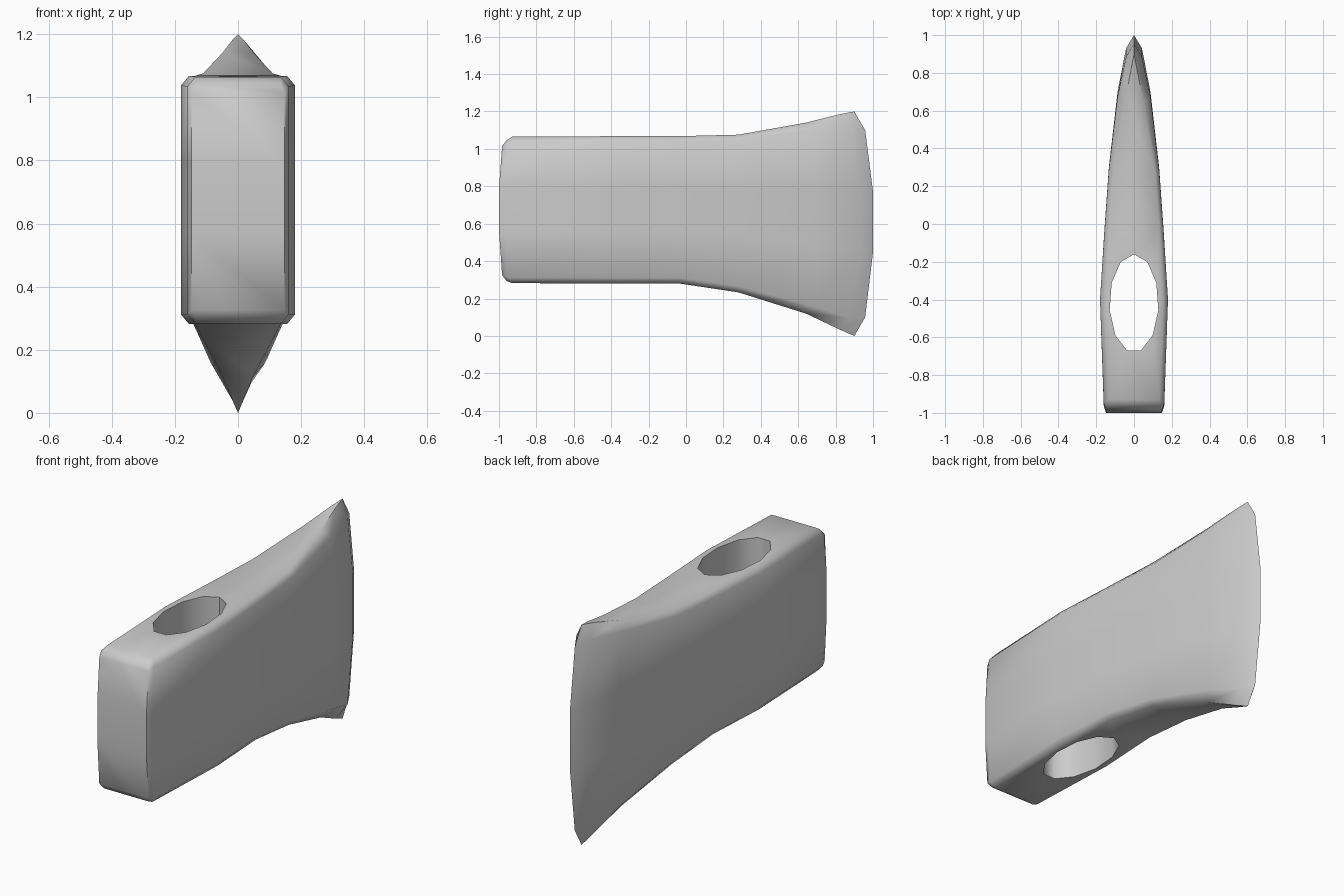
import bpy, bmesh, math

if "Cube" in bpy.data.objects:
    bpy.data.objects.remove(bpy.data.objects["Cube"])

# Stations along the head:
# y at corners, y at mid-height, top z, bottom z, half width, half width of top/bottom, chamfer height
STATIONS = [
    (-0.96, -1.00, 1.045, 0.295, 0.148, 0.135, 0.03),
    (-0.93, -0.965, 1.065, 0.282, 0.160, 0.135, 0.03),
    (-0.40, -0.40, 1.068, 0.281, 0.180, 0.155, 0.03),
    (-0.04, -0.02, 1.068, 0.281, 0.156, 0.135, 0.03),
    (0.28, 0.30, 1.076, 0.233, 0.133, 0.110, 0.03),
    (0.64, 0.70, 1.140, 0.120, 0.087, 0.050, 0.04),
    (0.82, 0.93, 1.185, 0.035, 0.042, 0.015, 0.06),
    (0.90, 1.00, 1.200, 0.000, 0.000, 0.000, 0.10),
]


def ring(yc, ym, zt, zb, w, wi, c):
    """Closed cross-section: right side upward, left side downward."""
    yn = yc + (ym - yc) * 0.58
    lo, hi = zb + c, zt - c
    side = [(wi, yc, zb), (w, yn, lo),
            (w, ym, lo + (hi - lo) * 0.35), (w, ym, lo + (hi - lo) * 0.67),
            (w, yn, hi), (wi, yc, zt)]
    return side + [(-x, y, z) for x, y, z in reversed(side)]


def make_object(name, bm):
    bmesh.ops.recalc_face_normals(bm, faces=bm.faces)
    mesh = bpy.data.meshes.new(name)
    bm.to_mesh(mesh)
    bm.free()
    obj = bpy.data.objects.new(name, mesh)
    bpy.context.collection.objects.link(obj)
    return obj


# Axe head body lofted from poll to cutting edge
bm = bmesh.new()
rings = [[bm.verts.new(p) for p in ring(*s)] for s in STATIONS]
n = len(rings[0])
for a, b in zip(rings, rings[1:]):
    for i in range(n):
        j = (i + 1) % n
        bm.faces.new((a[i], a[j], b[j], b[i]))
# Poll face in strips following its curve
r = rings[0]
for i in range(n // 2 - 1):
    bm.faces.new((r[i], r[i + 1], r[n - 2 - i], r[n - 1 - i]))
bmesh.ops.remove_doubles(bm, verts=bm.verts, dist=1e-4)
bmesh.ops.dissolve_degenerate(bm, edges=bm.edges, dist=1e-5)
head = make_object("axe_head", bm)

# Eleven-sided oval handle eye
bm = bmesh.new()
sides = 11
loops = [[bm.verts.new((0.13 * math.sin(k * math.tau / sides),
                        -0.42 + 0.26 * math.cos(k * math.tau / sides), z))
          for k in range(sides)] for z in (0.0, 1.4)]
for k in range(sides):
    j = (k + 1) % sides
    bm.faces.new((loops[0][k], loops[0][j], loops[1][j], loops[1][k]))
for loop in loops:
    bm.faces.new(loop)
cutter = make_object("eye_cutter", bm)
cutter.hide_render = True

# Cut the eye and smooth the shading
mod = head.modifiers.new("eye", 'BOOLEAN')
mod.operation = 'DIFFERENCE'
mod.solver = 'EXACT'
mod.object = cutter
bpy.ops.object.select_all(action='DESELECT')
head.select_set(True)
bpy.context.view_layer.objects.active = head
bpy.ops.object.modifier_apply(modifier=mod.name)
bpy.data.objects.remove(cutter)
bpy.ops.object.shade_smooth_by_angle(angle=math.radians(55))
